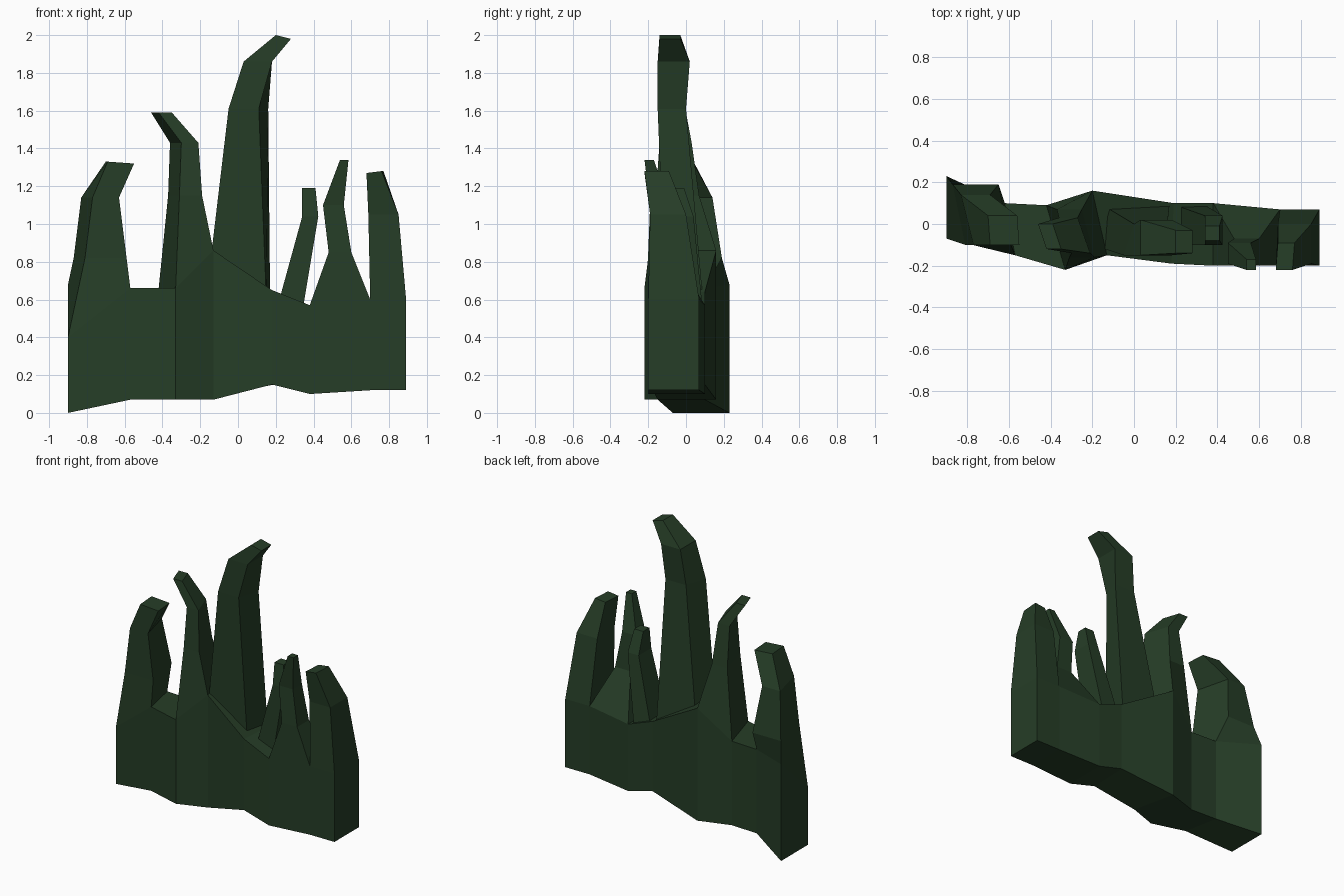
import bpy
import bmesh

cube = bpy.data.objects.get("Cube")
if cube:
    bpy.data.objects.remove(cube, do_unlink=True)

# Single dark green for the whole plant
green = bpy.data.materials.new("dark_green")
green.use_nodes = True
colour = (0.019, 0.047, 0.020, 1.0)
green.diffuse_color = colour
green.node_tree.nodes["Principled BSDF"].inputs["Base Color"].default_value = colour


def loft(name, rings):
    """Skin a list of four-cornered rings and cap both ends."""
    bm = bmesh.new()
    loops = [[bm.verts.new(p) for p in ring] for ring in rings]
    for a, b in zip(loops, loops[1:]):
        for i in range(4):
            j = (i + 1) % 4
            bm.faces.new((a[i], a[j], b[j], b[i]))
    bm.faces.new(loops[0])
    bm.faces.new(loops[-1])
    bmesh.ops.recalc_face_normals(bm, faces=bm.faces)
    mesh = bpy.data.meshes.new(name)
    bm.to_mesh(mesh)
    bm.free()
    mesh.materials.append(green)
    obj = bpy.data.objects.new(name, mesh)
    bpy.context.collection.objects.link(obj)
    return obj


def ring(left, right, front, back, z, skew=0.0, tilt=0.0):
    """Level section of a blade; skew shifts its back edge, tilt lifts its right."""
    return [(left, front, z), (right, front, z + tilt),
            (right + skew, back, z + tilt), (left + skew, back, z)]


# Base stations: front x, front y, back x, back y, bottom, front top, back top
stations = [
    (-0.90, -0.07, -0.90, 0.23, 0.00, 0.40, 0.68),
    (-0.57, -0.15, -0.62, 0.10, 0.07, 0.66, 0.66),
    (-0.33, -0.22, -0.42, 0.09, 0.07, 0.66, 0.66),
    (-0.13, -0.15, -0.20, 0.16, 0.07, 0.86, 0.86),
    (0.18, -0.19, 0.19, 0.10, 0.15, 0.65, 0.64),
    (0.38, -0.20, 0.38, 0.10, 0.10, 0.57, 0.57),
    (0.70, -0.20, 0.70, 0.07, 0.12, 0.60, 0.60),
    (0.89, -0.20, 0.89, 0.07, 0.12, 0.60, 0.60),
]


def base_section(s):
    fx, fy, bx, by, low, front_top, back_top = s
    return [(fx, fy, low), (fx, fy, front_top), (bx, by, back_top), (bx, by, low)]


def root(i):
    """Ring along the top of the base between two neighbouring stations."""
    a, b = base_section(stations[i]), base_section(stations[i + 1])
    return [a[1], b[1], b[2], a[2]]


loft("base_wall", [base_section(s) for s in stations])

# Blades that grow from the full depth of the base
loft("far_right_blade", [
    root(0),
    ring(-0.81, -0.59, -0.10, 0.19, 0.82, -0.06),
    ring(-0.77, -0.63, -0.10, 0.14, 1.14, -0.06),
    ring(-0.69, -0.55, -0.10, 0.04, 1.33, -0.01, -0.01),
])
loft("right_hooked_blade", [
    root(2),
    ring(-0.31, -0.19, -0.16, 0.07, 1.15, -0.06),
    ring(-0.30, -0.21, -0.14, 0.03, 1.43, -0.06),
    ring(-0.42, -0.35, -0.12, 0.00, 1.59, -0.04),
])
loft("left_thin_blade", [
    root(5),
    ring(0.48, 0.60, -0.20, -0.07, 0.85),
    ring(0.45, 0.56, -0.19, -0.09, 1.10),
    ring(0.54, 0.585, -0.22, -0.17, 1.34),
])
loft("far_left_blade", [
    root(6),
    ring(0.69, 0.85, -0.19, 0.00, 1.05),
    ring(0.68, 0.76, -0.22, -0.09, 1.27, 0.01, 0.01),
])

# Blades set back from the front edge, sunk into the base
loft("tall_middle_blade", [
    ring(-0.17, 0.15, -0.11, 0.09, 0.60, 0.02),
    ring(-0.05, 0.11, -0.15, 0.00, 1.61, 0.05),
    ring(0.03, 0.18, -0.15, 0.02, 1.86),
    ring(0.20, 0.28, -0.14, -0.03, 2.00, 0.0, -0.02),
])
loft("small_back_blade", [
    ring(0.20, 0.34, -0.10, 0.09, 0.53),
    ring(0.34, 0.425, -0.10, 0.04, 1.04),
    ring(0.34, 0.41, -0.08, -0.01, 1.19),
])
